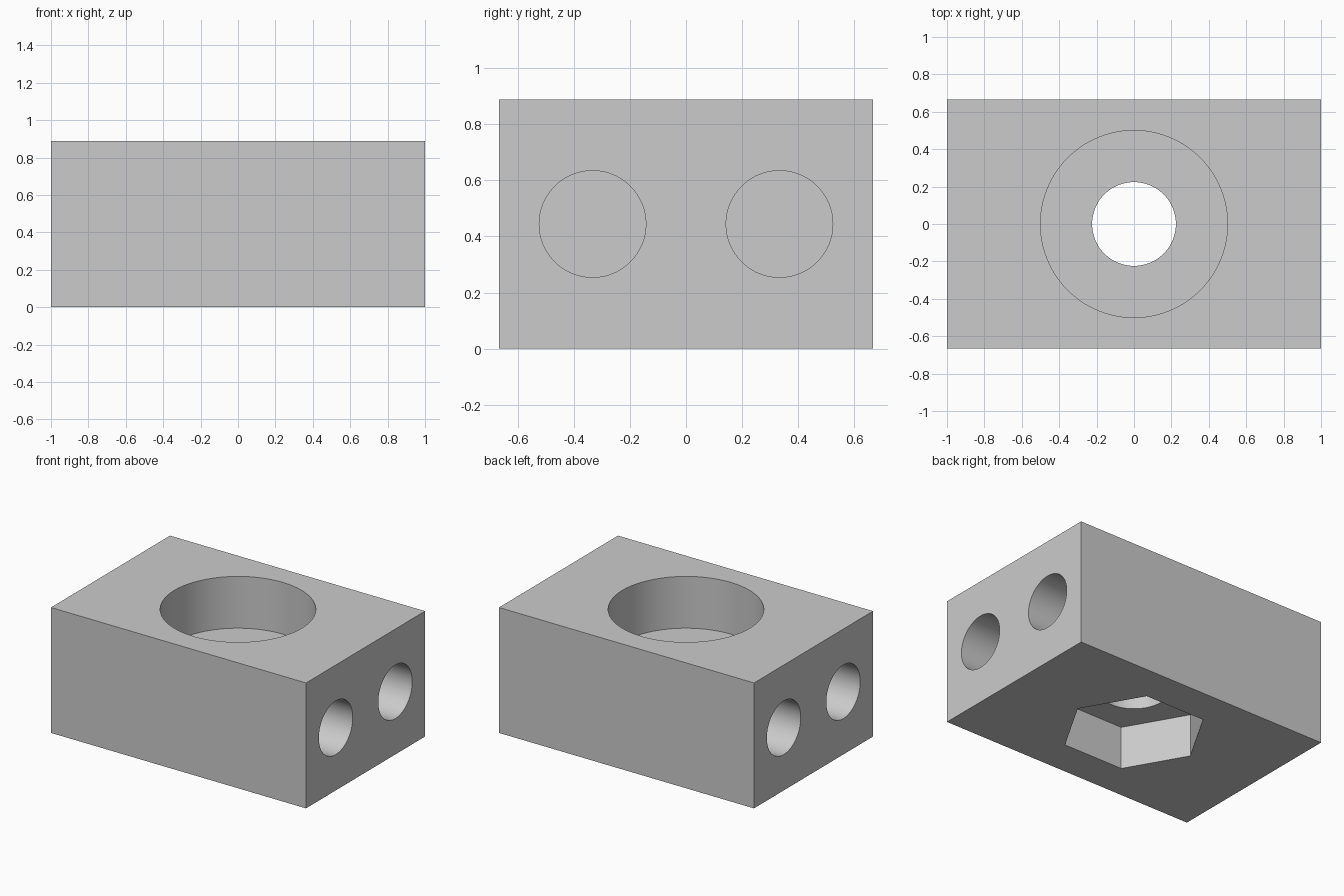
import bpy
import math

default = bpy.data.objects.get("Cube")
if default:
    bpy.data.objects.remove(default, do_unlink=True)

LENGTH, WIDTH, HEIGHT = 2.0, 1.333, 0.889

# Single plain grey
grey = bpy.data.materials.new("plain grey")
grey.use_nodes = True
colour = (0.6, 0.6, 0.6, 1.0)
grey.diffuse_color = colour
grey.node_tree.nodes["Principled BSDF"].inputs["Base Color"].default_value = colour

# Block body
bpy.ops.mesh.primitive_cube_add(size=1, location=(0, 0, HEIGHT / 2))
block = bpy.context.object
block.name = "block"
block.scale = (LENGTH, WIDTH, HEIGHT)
bpy.ops.object.transform_apply(location=True, rotation=False, scale=True)
block.data.materials.append(grey)
cutters = []


def cut(name, radius, length, centre, sides=96, rotation=(0, 0, 0)):
    """Cut a round or many-sided prism out of the block."""
    bpy.ops.mesh.primitive_cylinder_add(vertices=sides, radius=radius, depth=length,
                                        location=centre, rotation=rotation)
    cutter = bpy.context.object
    cutter.name = name
    cutter.hide_render = True
    cutter.data.materials.append(grey)
    mod = block.modifiers.new(name, "BOOLEAN")
    mod.operation = "DIFFERENCE"
    mod.solver = "EXACT"
    mod.object = cutter
    cutters.append(cutter)


# Wide round recess in the top
RECESS_FLOOR = 0.522
cut("top_recess_cutter", 0.5, 1.0, (0, 0, RECESS_FLOOR + 0.5))

# Hexagonal nut pocket underneath, corners on the x axis
POCKET_DEPTH = 0.303
cut("nut_pocket_cutter", 0.469, 1.0, (0, 0, POCKET_DEPTH - 0.5),
    sides=6, rotation=(0, 0, math.radians(30)))

# Bolt hole through the web between recess and pocket
cut("bolt_hole_cutter", 0.224, 0.5, (0, 0, (RECESS_FLOOR + POCKET_DEPTH) / 2))

# Two blind round holes in each end
HOLE_DEPTH = 0.35
for end in (-1, 1):
    for side in (-1, 1):
        cut("end_hole_cutter", 0.19, 2 * HOLE_DEPTH,
            (end * LENGTH / 2, side * 0.333, HEIGHT / 2),
            rotation=(0, math.pi / 2, 0))

# Apply the cuts and clear the helpers
bpy.ops.object.select_all(action="DESELECT")
block.select_set(True)
bpy.context.view_layer.objects.active = block
for mod in list(block.modifiers):
    bpy.ops.object.modifier_apply(modifier=mod.name)
for cutter in cutters:
    bpy.data.objects.remove(cutter, do_unlink=True)

bpy.ops.object.shade_smooth_by_angle(angle=math.radians(30))
